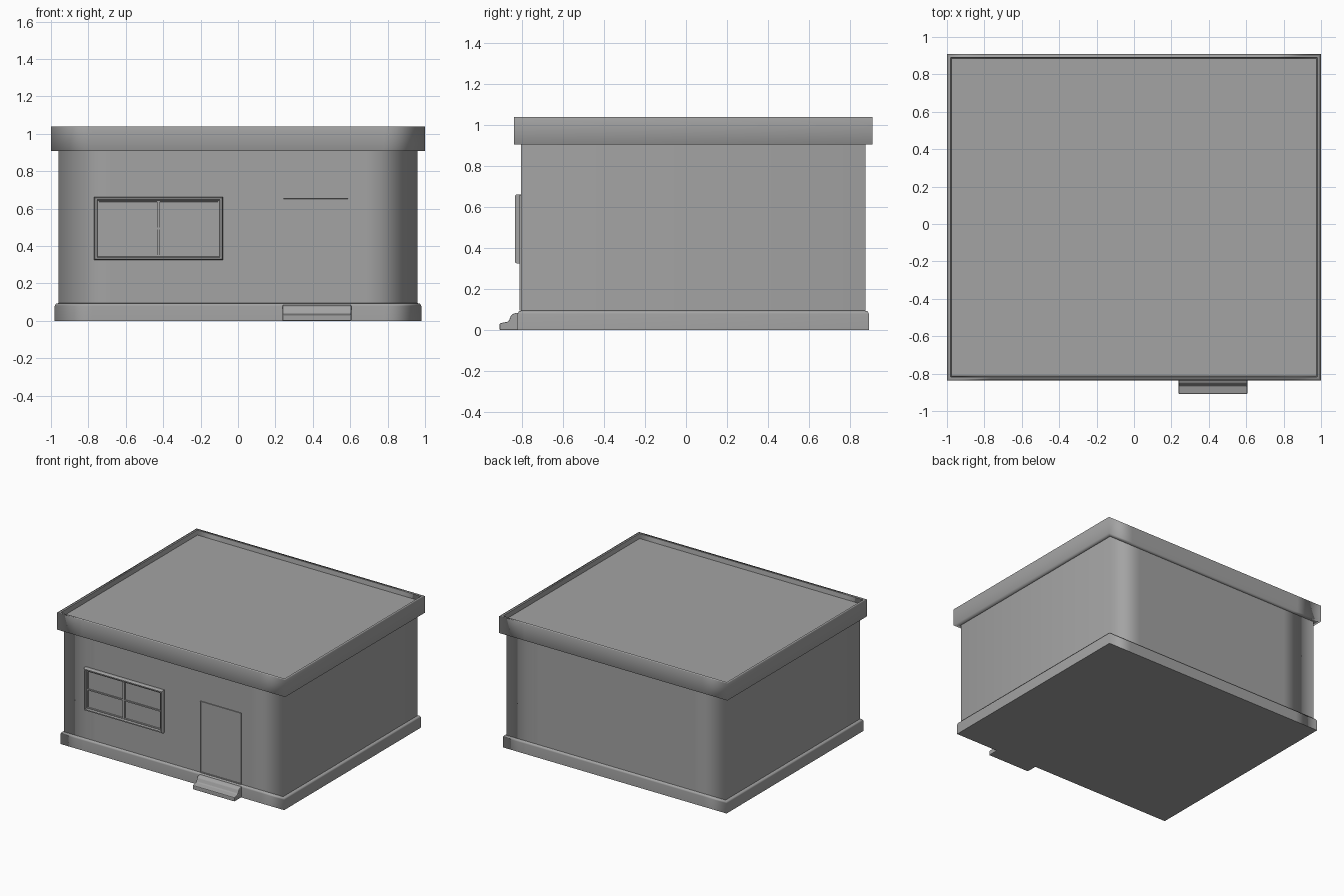
import bpy, bmesh

if "Cube" in bpy.data.objects:
    bpy.data.objects.remove(bpy.data.objects["Cube"])

grey = bpy.data.materials.new("plain grey")
grey.use_nodes = True
colour = (0.37, 0.37, 0.37, 1)
grey.diffuse_color = colour
grey.node_tree.nodes["Principled BSDF"].inputs["Base Color"].default_value = colour


def finish(name, bm):
    mesh = bpy.data.meshes.new(name)
    bm.to_mesh(mesh)
    bm.free()
    mesh.materials.append(grey)
    obj = bpy.data.objects.new(name, mesh)
    bpy.context.collection.objects.link(obj)
    return obj


def bridge(bm, rings):
    """Join a stack of matching outlines with quads."""
    for low, high in zip(rings, rings[1:]):
        for i in range(len(low)):
            j = (i + 1) % len(low)
            bm.faces.new((low[i], low[j], high[j], high[i]))


def ring(bm, x, y0, y1, z, strip):
    """Rectangle outline with extra points near the front and back corners."""
    s = x - strip
    pts = [(-x, y0), (-s, y0), (s, y0), (x, y0), (x, y1), (s, y1), (-s, y1), (-x, y1)]
    return [bm.verts.new((px, py, z)) for px, py in pts]


def storey(name, levels, strip, floor=False, top=False, sharp=()):
    """Stack rectangular outlines; shading turns softly round upright corners."""
    bm = bmesh.new()
    rings = [ring(bm, *level, strip) for level in levels]
    bridge(bm, rings)
    if floor:
        bm.faces.new(rings[0][::-1])
    if top:
        bm.faces.new(rings[-1])
    for face in bm.faces:
        face.smooth = True
    for i in sharp:
        for a, b in zip(rings[i], rings[i][1:] + rings[i][:1]):
            bm.edges.get((a, b)).smooth = False
    obj = finish(name, bm)
    mod = obj.modifiers.new("soft corners", "WEIGHTED_NORMAL")
    mod.keep_sharp = True


def frame(name, left, right, low, high, steps):
    """Rectangular moulding on the front wall from (inset, y) steps."""
    bm = bmesh.new()
    rings = []
    for inset, y in steps:
        l, r, b, t = left + inset, right - inset, low + inset, high - inset
        rings.append([bm.verts.new((px, y, pz))
                      for px, pz in ((l, b), (r, b), (r, t), (l, t))])
    bridge(bm, rings)
    bm.faces.new(rings[-1])
    finish(name, bm)


def box(name, x0, x1, y0, y1, z0, z1):
    bm = bmesh.new()
    bmesh.ops.create_cube(bm, size=1)
    for v in bm.verts:
        v.co = ((x0 + x1) / 2 + v.co.x * (x1 - x0),
                (y0 + y1) / 2 + v.co.y * (y1 - y0),
                (z0 + z1) / 2 + v.co.z * (z1 - z0))
    finish(name, bm)


# Plinth with a softened upper edge
storey("plinth", [(0.98, -0.822, 0.892, 0), (0.98, -0.822, 0.892, 0.08),
                  (0.974, -0.816, 0.886, 0.092), (0.96, -0.803, 0.873, 0.095)],
       0.2, floor=True, sharp=(0,))

# Plain walls
storey("walls", [(0.96, -0.805, 0.875, 0.09), (0.96, -0.805, 0.875, 0.91)], 0.28)

# Roof: deep fascia, narrow rim and a sunken flat deck
storey("roof", [(0.955, -0.8, 0.87, 0.907), (1, -0.838, 0.91, 0.907),
                (1, -0.838, 0.91, 1.04), (0.98, -0.818, 0.89, 1.04),
                (0.975, -0.813, 0.885, 1.004)], 0.22, top=True, sharp=(3, 4))

# Window: moulded frame, pane and glazing bars
frame("window_frame", -0.77, -0.08, 0.325, 0.663,
      ((0, -0.8), (0, -0.824), (0.006, -0.835), (0.015, -0.835),
       (0.02, -0.822), (0.026, -0.822), (0.028, -0.814)))
box("window_mullion", -0.434, -0.418, -0.824, -0.81, 0.35, 0.638)
box("window_crossbar", -0.745, -0.105, -0.822, -0.81, 0.489, 0.499)

# Door: flat leaf inside a slim raised surround
frame("door", 0.236, 0.595, 0.095, 0.66,
      ((0, -0.8), (0, -0.812), (0.006, -0.812), (0.007, -0.807)))

# Doorstep: two treads extruded from a side profile
bm = bmesh.new()
profile = [(-0.81, 0), (-0.91, 0), (-0.91, 0.033), (-0.866, 0.042),
           (-0.852, 0.075), (-0.83, 0.085), (-0.81, 0.085)]
face = bm.faces.new([bm.verts.new((0.238, y, z)) for y, z in profile])
out = bmesh.ops.extrude_face_region(bm, geom=[face])
for v in out["geom"]:
    if isinstance(v, bmesh.types.BMVert):
        v.co.x = 0.606
bmesh.ops.recalc_face_normals(bm, faces=bm.faces)
step = finish("doorstep", bm)
mod = step.modifiers.new("rounded edges", "BEVEL")
mod.width = 0.006
mod.segments = 2
